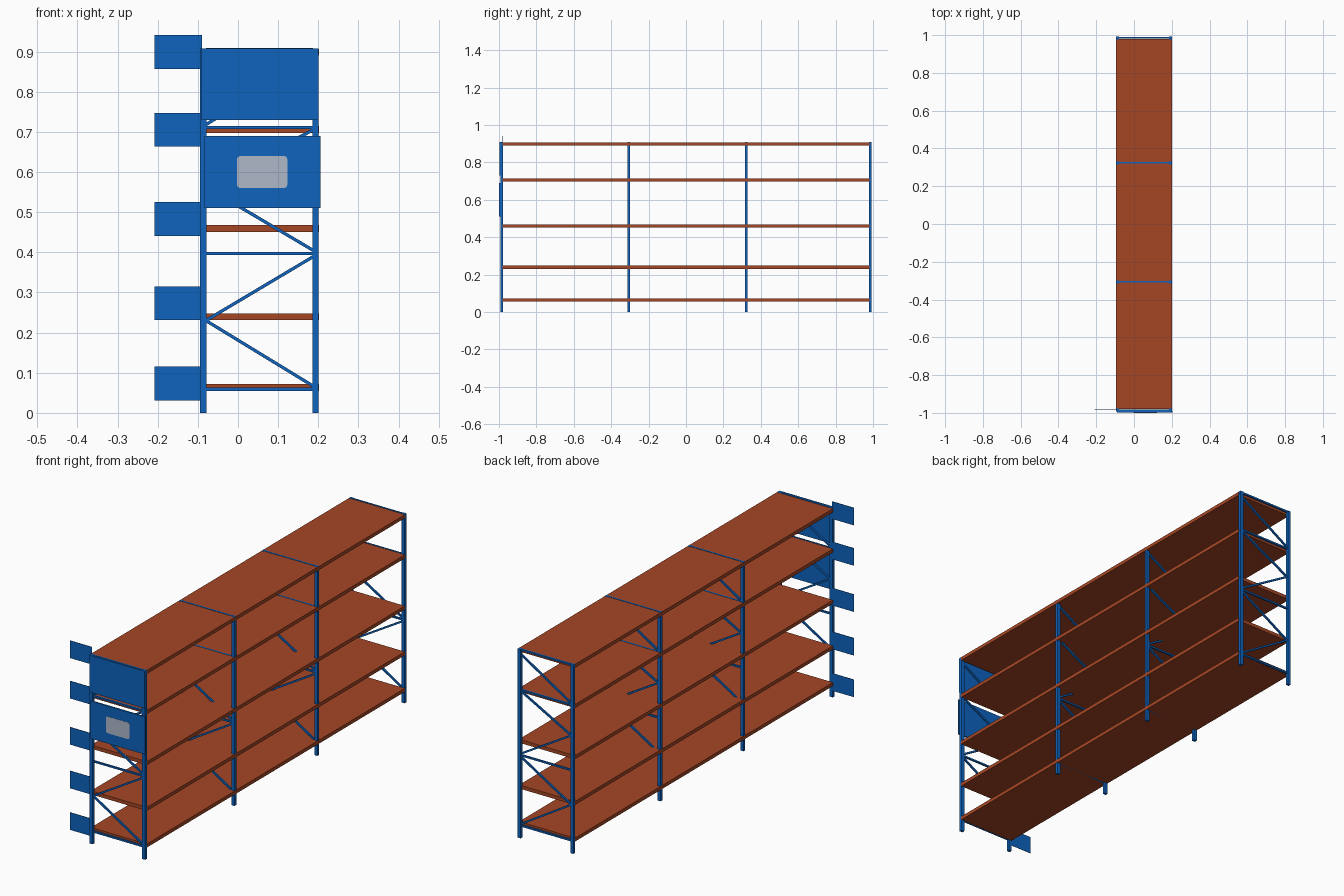
import bpy, bmesh, math
from mathutils import Matrix, Vector

if "Cube" in bpy.data.objects:
    bpy.data.objects.remove(bpy.data.objects["Cube"])


def material(name, rgb):
    m = bpy.data.materials.new(name)
    m.diffuse_color = (*rgb, 1)
    m.use_nodes = True
    m.node_tree.nodes["Principled BSDF"].inputs["Base Color"].default_value = m.diffuse_color
    return m


BLUE = material("blue steel", (0.0045, 0.125, 0.51))
ORANGE = material("orange board", (0.38, 0.062, 0.018))
GREY = material("pale grey label", (0.43, 0.485, 0.59))


def finish(bm, name, mat):
    me = bpy.data.meshes.new(name)
    bm.to_mesh(me)
    bm.free()
    me.materials.append(mat)
    ob = bpy.data.objects.new(name, me)
    bpy.context.collection.objects.link(ob)
    return ob


def add_box(bm, x, y, z):
    """Add a box given its (min, max) range on each axis."""
    size = [b - a for a, b in (x, y, z)]
    mid = [(a + b) / 2 for a, b in (x, y, z)]
    bmesh.ops.create_cube(bm, size=1, matrix=Matrix.Translation(mid) @ Matrix.Diagonal((*size, 1)))


def box(name, mat, x, y, z):
    bm = bmesh.new()
    add_box(bm, x, y, z)
    return finish(bm, name, mat)


def add_bar(bm, y, x0, z0, x1, z1, t=0.008):
    """Add a square bar between two points of an end frame."""
    d = Vector((x1 - x0, 0, z1 - z0))
    m = (Matrix.Translation(((x0 + x1) / 2, y, (z0 + z1) / 2))
         @ Matrix.Rotation(-math.atan2(d.z, d.x), 4, 'Y')
         @ Matrix.Diagonal((d.length, t, t, 1)))
    bmesh.ops.create_cube(bm, size=1, matrix=m)


XL, XR = -0.08, 0.187          # inner faces of the posts
ZIGZAG = [0.067, 0.23, 0.39]   # diagonal bracing heights

# Upright frames: two posts with horizontal and zigzag bracing
for i, y in enumerate((-0.985, -0.307, 0.323, 0.985)):
    bm = bmesh.new()
    for x in ((-0.095, -0.079), (0.185, 0.201)):
        add_box(bm, x, (y - 0.007, y + 0.007), (0, 0.908))
    finish(bm, f"frame_posts_{i + 1}", BLUE)

    bm = bmesh.new()
    for z in (0.059, 0.397, 0.711, 0.9045):
        add_bar(bm, y, XL, z, XR, z)
    for low, mid, high in ((0.067, 0.23, 0.389), (0.405, 0.563, 0.705)):
        add_bar(bm, y, XR, low, XL, mid)
        add_bar(bm, y, XL, mid, XR, high)
    add_bar(bm, y, XL, 0.718, XR, 0.882)
    finish(bm, f"frame_braces_{i + 1}", BLUE)

# Long shelf boards
for i, top in enumerate((0.072, 0.248, 0.468, 0.714, 0.907)):
    box(f"shelf_{i + 1}", ORANGE, (-0.0957, 0.2017), (-0.98, 0.98), (top - 0.017, top))

# Aisle flags standing out from the front left post
for i, z in enumerate((0.031, 0.231, 0.441, 0.663, 0.857)):
    box(f"aisle_flag_{i + 1}", BLUE, (-0.208, -0.09), (-0.981, -0.979), (z, z + 0.084))

# Sign panels on the front end
box("upper_sign_panel", BLUE, (-0.091, 0.2), (-0.997, -0.991), (0.73, 0.908))
box("lower_sign_panel", BLUE, (-0.084, 0.205), (-0.999, -0.991), (0.51, 0.69))

# Rounded label plate on the lower sign
bm = bmesh.new()
add_box(bm, (-0.003, 0.123), (-1.0, -0.9985), (0.56, 0.64))
corners = [e for e in bm.edges if abs(e.verts[0].co.y - e.verts[1].co.y) > 0.001]
bmesh.ops.bevel(bm, geom=corners, offset=0.009, segments=3, profile=0.5, affect='EDGES')
finish(bm, "label_plate", GREY)
